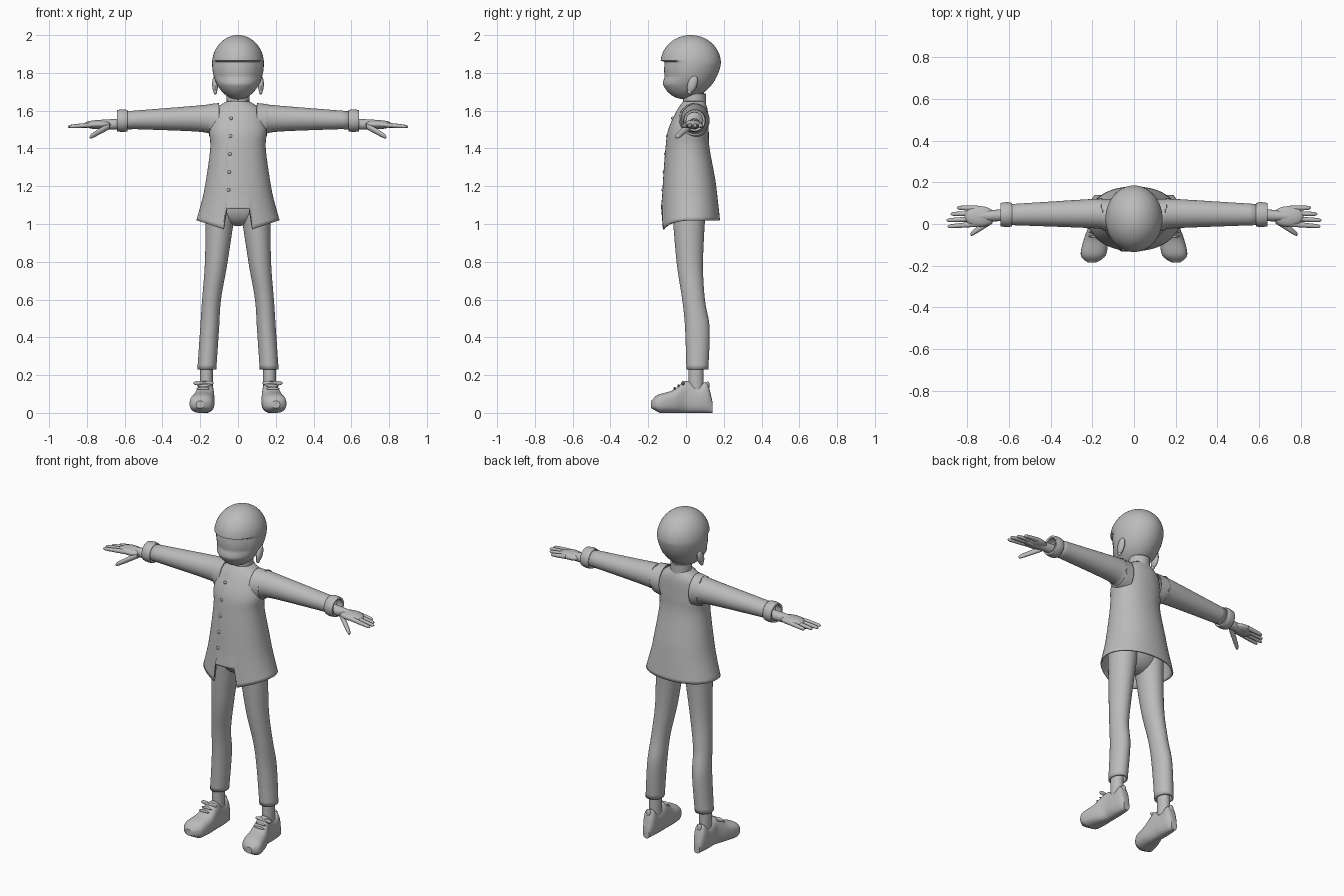
import bpy, bmesh, math
from mathutils import Vector

if "Cube" in bpy.data.objects:
    bpy.data.objects.remove(bpy.data.objects["Cube"])

grey = bpy.data.materials.new("plain_grey")
grey.use_nodes = True
grey.diffuse_color = (0.5, 0.5, 0.5, 1)
grey.node_tree.nodes["Principled BSDF"].inputs["Base Color"].default_value = grey.diffuse_color


def finish(bm, name, shape=None, flip=1, thick=0):
    """Turn a bmesh into a smooth shaded object; flip=-1 mirrors it in x."""
    bmesh.ops.recalc_face_normals(bm, faces=bm.faces)
    for vert in bm.verts:
        if shape:
            shape(vert.co)
        vert.co.x *= flip
    if flip < 0:
        bmesh.ops.reverse_faces(bm, faces=bm.faces)
    mesh = bpy.data.meshes.new(name)
    bm.to_mesh(mesh)
    bm.free()
    mesh.materials.append(grey)
    ob = bpy.data.objects.new(name, mesh)
    bpy.context.scene.collection.objects.link(ob)
    if thick:
        mod = ob.modifiers.new("cloth", "SOLIDIFY")
        mod.thickness, mod.offset = thick, -1
    bpy.ops.object.select_all(action="DESELECT")
    ob.select_set(True)
    bpy.context.view_layer.objects.active = ob
    bpy.ops.object.shade_smooth_by_angle(angle=math.radians(35))
    return ob


def spline(rows, steps=6):
    """Smooth curve through rows of numbers."""
    padded = [rows[0], *rows, rows[-1]]
    smooth = []
    for quad in zip(padded, padded[1:], padded[2:], padded[3:]):
        for step in range(steps):
            t = step / steps
            smooth.append([b + t * (c - a) / 2 + t * t * (a - 2.5 * b + 2 * c - d / 2)
                           + t ** 3 * (1.5 * (b - c) + (d - a) / 2) for a, b, c, d in zip(*quad)])
    return smooth + [rows[-1]]


def loft(name, axis, rows, power=2, segments=32, closed=True, **options):
    """Skin ovals along an axis; a row is position, then centre and radius on each other axis."""
    bm = bmesh.new()
    rings = []
    for along, mid_a, rad_a, mid_b, rad_b in spline(rows):
        ring = []
        for k in range(segments):
            angle = math.tau * k / segments
            c, s = math.cos(angle), math.sin(angle)
            place = [mid_a + rad_a * math.copysign(abs(c) ** (2 / power), c),
                     mid_b + rad_b * math.copysign(abs(s) ** (2 / power), s)]
            place.insert("xyz".index(axis), along)
            ring.append(bm.verts.new(place))
        rings.append(ring)
    for low, high in zip(rings, rings[1:]):
        for k in range(segments):
            bm.faces.new((low[k - 1], low[k], high[k], high[k - 1]))
    if closed:
        bm.faces.new(rings[0])
        bm.faces.new(rings[-1])
    return finish(bm, name, **options)


def limb(name, start, end, radius, flip=1):
    """Rounded, tapering finger shape lying mostly along x."""
    rows = []
    for t, scale in ((0, 1), (.5, .9), (.9, .7), (1, .2)):
        x, y, z = Vector(start).lerp(Vector(end), t)
        rows.append((x, y, radius * scale, z, radius * scale))
    loft(name, "x", rows, segments=16, flip=flip)


def ball(name, centre, size, segments=16, shape=None, flip=1):
    bm = bmesh.new()
    bmesh.ops.create_uvsphere(bm, u_segments=segments, v_segments=segments, radius=1)
    bmesh.ops.scale(bm, vec=size, verts=bm.verts)
    bmesh.ops.translate(bm, vec=centre, verts=bm.verts)
    return finish(bm, name, shape, flip)


# Head: round skull, longer jaw pushed forward, face recessed under a brow ledge
def head_shape(co):
    rise = co.z
    co.z = 1.85 + rise * (.15 if rise > 0 else .19)
    if rise < 0:
        co.y += .03 * rise
    if co.z < 1.862 and co.y < 0:
        fade = min(1, max(0, (co.z - 1.74) / .04))
        co.y += .022 * fade * min(1, -co.y / .08)


ball("head", (0, .025, 0), (.137, .16, 1), 64, head_shape)
loft("neck", "z", [(z, 0, .05, .045, .05) for z in (1.58, 1.72)])


# Jacket with an overlapping front edge and a notched hem
def front_edge(z):
    return -.045 - (1.6 - z) * .035


def jacket_shape(co):
    past_edge = co.x - front_edge(co.z)
    if co.y < .02 and past_edge > 0:
        co.y -= .006 * max(0, 1 - past_edge / .12)
    side = abs(co.x)
    hem = 1.02
    if co.y < 0:
        hem = 1.08 if side < .068 else min(hem, .97 + (side - .07) / 3)
    waist = 1.15
    if co.z < waist:
        co.z = waist - (waist - co.z) * (waist - hem) / (waist - .97)


jacket = loft("jacket_body", "z", [
    (.97, 0, .22, .025, .155), (1.2, 0, .175, .02, .14), (1.4, 0, .147, .01, .115),
    (1.5, 0, .152, .015, .105), (1.6, 0, .125, .035, .08), (1.65, 0, .06, .045, .055)],
    power=2.15, segments=96, closed=False, shape=jacket_shape, thick=.008)

# Buttons sit on the nearest point of the jacket front
front = [vert.co.copy() for vert in jacket.data.vertices if vert.co.y < 0]
for i in range(5):
    z = 1.56 - i * .095
    x = front_edge(z) + .01
    spot = min(front, key=lambda co: math.hypot(co.x - x, co.z - z))
    ball(f"button_{i + 1}", (x, spot.y, z), (.009, .007, .009))


# Standing collar, dipping at the throat
def collar_shape(co):
    if co.y < .02:
        co.z -= .6 * (co.z - 1.63) * max(0, 1 - abs(co.x) / .04)


loft("collar", "z", [(z, 0, .06, .045, .06) for z in (1.62, 1.66, 1.69)],
     closed=False, shape=collar_shape, thick=.008)

# Pelvis joining the legs
ball("trouser_seat", (0, .015, 1.1), (.16, .09, .11), 32)


# Shoe toes turn out and lift a little
def shoe_shape(co):
    forward = max(0, -co.y)
    co.x += forward * .17
    co.z += max(0, forward - .14) * max(0, .07 - co.z) * 8


for side, flip in (("left", 1), ("right", -1)):
    # Ear
    def tilt_ear(co):
        co.y += (1.74 - co.z) * -.25

    ball(f"{side}_ear", (.121, .034, 1.74), (.016, .026, .046), shape=tilt_ear, flip=flip)
    ball(f"{side}_ear_lobe", (.12, .02, 1.7), (.01, .012, .014), flip=flip)

    # Sleeve and hollow turned cuff
    loft(f"{side}_sleeve", "x", [
        (.1, .04, .08, 1.545, .095), (.15, .045, .075, 1.55, .085),
        (.2, .05, .07, 1.558, .07), (.6, .045, .05, 1.55, .046)],
        closed=False, thick=.006, flip=flip)
    loft(f"{side}_cuff", "x", [(x, .045, r, 1.547, r) for x, r in ((.585, .056), (.61, .06), (.64, .056))],
         closed=False, thick=.012, flip=flip)

    # Hand: wrist, palm, four fingers and thumb
    limb(f"{side}_wrist", (.56, .045, 1.53), (.8, .035, 1.525), .03, flip)
    ball(f"{side}_palm", (.74, .036, 1.527), (.075, .05, .023), flip=flip)
    for i, (name, tip) in enumerate((("index", .895), ("middle", .9), ("ring", .88), ("little", .85))):
        limb(f"{side}_{name}_finger", (.75, .025 * i, 1.527), (tip, .03 * i - .012, 1.515), .013, flip)
    limb(f"{side}_thumb", (.68, .02, 1.52), (.785, -.05, 1.46), .018, flip)

    # Trouser leg, bent a little at the knee, and the ankle below it
    loft(f"{side}_trouser_leg", "z", [
        (1.1, .09, .08, .015, .09), (.8, .115, .06, .02, .07), (.6, .14, .05, .04, .06),
        (.45, .15, .05, .06, .065), (.23, .165, .05, .06, .058)],
        closed=False, thick=.01, flip=flip)
    loft(f"{side}_ankle", "z", [(z, .167, .034, .053, .04) for z in (.3, .12)], flip=flip)

    # Shoe: width and height from toe to heel, always resting on the ground
    loft(f"{side}_shoe", "y", [(y, .17, width, top / 2, top / 2) for y, width, top in (
        (-.185, .02, .06), (-.15, .06, .095), (-.07, .058, .12), (0, .043, .17),
        (.06, .04, .14), (.11, .035, .16), (.14, .02, .06))],
        power=2.6, segments=40, shape=shoe_shape, flip=flip)
    ball(f"{side}_heel_tab", (.17, .115, .145), (.015, .01, .023), flip=flip)

    # Laces and their bow
    for i in range(3):
        ball(f"{side}_lace_{i + 1}", (.177 + .004 * i, -.02 - .02 * i, .157 - .014 * i),
             (.035, .006, .008), flip=flip)
    for end, offset in (("inner", -.025), ("outer", .03)):
        ball(f"{side}_bow_{end}", (.18 + offset, -.015, .158), (.026, .008, .012), flip=flip)
